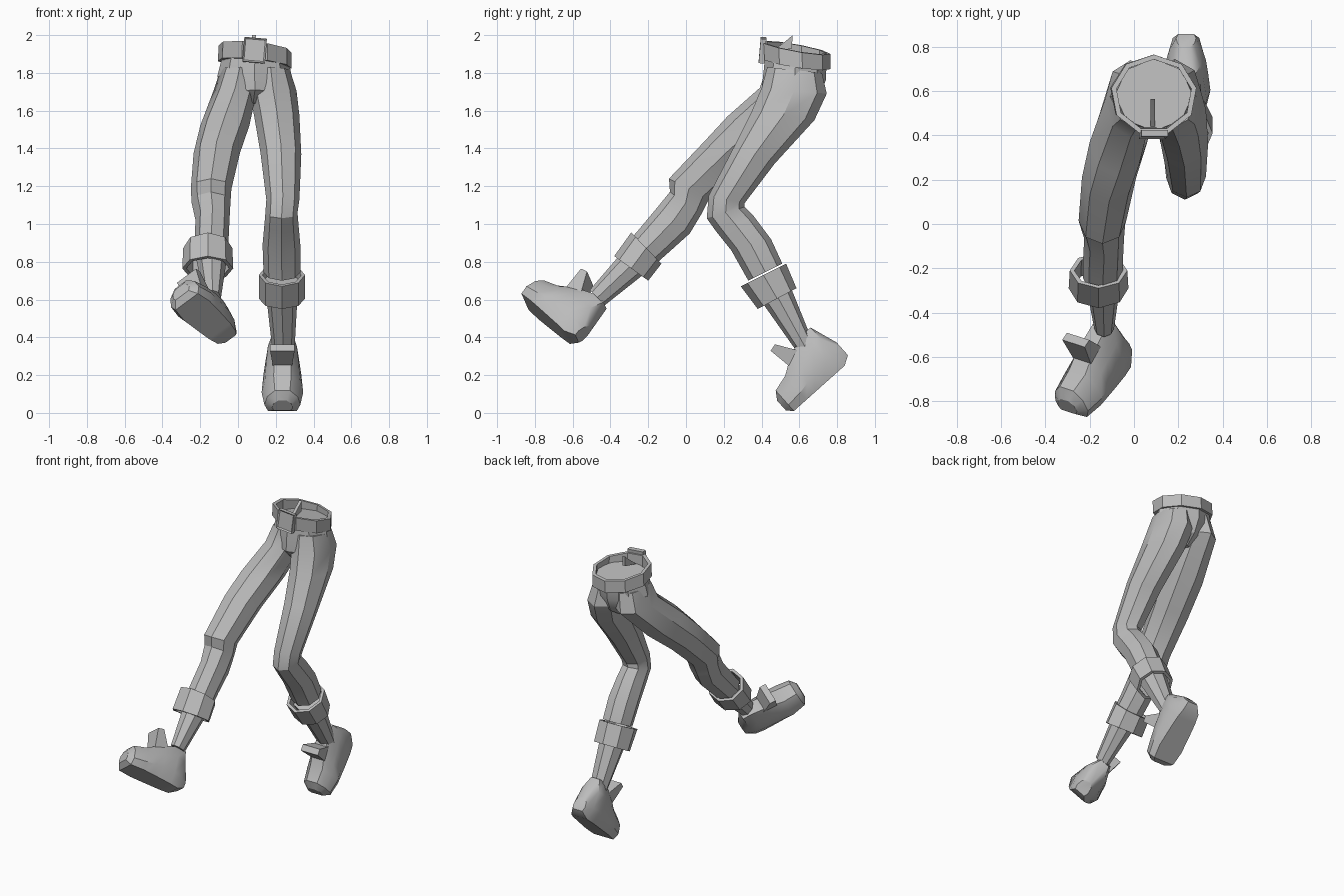
import bpy, bmesh, math
from mathutils import Vector

if "Cube" in bpy.data.objects:
    bpy.data.objects.remove(bpy.data.objects["Cube"])

grey = bpy.data.materials.new("plain_grey")
grey.use_nodes = True
grey.diffuse_color = (0.5, 0.5, 0.5, 1)
grey.node_tree.nodes["Principled BSDF"].inputs["Base Color"].default_value = (0.5, 0.5, 0.5, 1)


def finish(name, bm, angle=32):
    bmesh.ops.recalc_face_normals(bm, faces=bm.faces)
    mesh = bpy.data.meshes.new(name)
    bm.to_mesh(mesh)
    bm.free()
    ob = bpy.data.objects.new(name, mesh)
    bpy.context.collection.objects.link(ob)
    mesh.materials.append(grey)
    bpy.ops.object.select_all(action='DESELECT')
    ob.select_set(True)
    bpy.context.view_layer.objects.active = ob
    bpy.ops.object.shade_smooth_by_angle(angle=math.radians(angle))
    return ob


def skin(name, rings, loop=False):
    """Bridge rings of points, then cap the ends or close into a band."""
    bm = bmesh.new()
    vs = [[bm.verts.new(p) for p in r] for r in rings]
    pairs = list(zip(vs, vs[1:]))
    if loop:
        pairs.append((vs[-1], vs[0]))
    else:
        bm.faces.new(vs[0])
        bm.faces.new(vs[-1])
    for a, b in pairs:
        for i in range(len(a)):
            j = (i + 1) % len(a)
            bm.faces.new((a[i], a[j], b[j], b[i]))
    return finish(name, bm)


def ring(fy, fz, by, bz, x0, x1, n=8, scale=1, roll=0):
    """Oval ring from its front point, back point and sideways extent."""
    mid = Vector(((x0 + x1) / 2, (fy + by) / 2, (fz + bz) / 2))
    back = Vector((0, by - fy, bz - fz)) / 2 * scale
    side = Vector(((x1 - x0) / 2, 0, roll * (x1 - x0) / 2)) * scale
    return [mid + back * math.cos(t) + side * math.sin(t)
            for t in (math.tau * i / n for i in range(n))]


def tube(name, sections):
    return skin(name, [ring(*s) for s in sections])


def band(name, top, bottom, n, inner, roll=0):
    return skin(name, [ring(*top, n, 1, roll), ring(*bottom, n, 1, roll),
                       ring(*bottom, n, inner, roll), ring(*top, n, inner, roll)], True)


# Trousers
tube("trouser_seat", [
    (.42, 1.90, .745, 1.86, -.085, .265), (.41, 1.80, .74, 1.76, -.11, .285),
    (.40, 1.71, .70, 1.67, -.04, .22), (.47, 1.64, .62, 1.62, .03, .13)])
tube("left_trouser_leg", [
    (.43, 1.83, .72, 1.80, .07, .275), (.40, 1.72, .745, 1.69, .06, .31),
    (.35, 1.60, .68, 1.55, .085, .325), (.26, 1.42, .47, 1.32, .12, .335),
    (.12, 1.15, .31, 1.11, .15, .325), (.11, 1.03, .31, 1.09, .145, .315),
    (.16, .96, .36, 1.04, .14, .32), (.24, .86, .45, .92, .13, .33),
    (.33, .70, .51, .79, .135, .33)])
tube("right_trouser_leg", [
    (.43, 1.83, .72, 1.82, -.09, .11), (.39, 1.72, .74, 1.69, -.13, .10),
    (.22, 1.57, .52, 1.47, -.20, .06), (.10, 1.44, .32, 1.31, -.235, .01),
    (-.09, 1.24, .12, 1.13, -.25, -.035), (-.085, 1.17, .08, 1.05, -.245, -.04),
    (-.15, 1.09, .02, .95, -.225, -.045), (-.25, .97, -.08, .86, -.23, -.05),
    (-.32, .89, -.17, .78, -.23, -.05)])

# Rolled cuffs
band("left_cuff", (.29, .67, .53, .79, .11, .355), (.38, .55, .585, .66, .11, .355), 8, .84)
band("right_cuff", (-.29, .955, -.13, .79, -.29, -.03), (-.38, .83, -.20, .70, -.295, -.025), 8, .84)

# Lower shins
tube("left_shin", [(.35, .66, .52, .75, .14, .32), (.59, .32, .67, .38, .18, .30)])
tube("right_shin", [(-.33, .86, -.19, .76, -.22, -.06), (-.51, .65, -.43, .57, -.18, -.09)])

# Shoes: (length, half width, sole height, top height) from heel to toe
SHOE = [(-.05, .045, .03, .12), (0, .075, 0, .27), (.06, .09, 0, .275), (.15, .10, 0, .24),
        (.21, .105, 0, .21), (.27, .11, 0, .17), (.36, .095, 0, .145), (.39, .055, .03, .10)]


def shoe(side, heel, toe_dir, up_dir):
    heel, t = Vector(heel), Vector(toe_dir).normalized()
    u = Vector(up_dir)
    u = (u - t * u.dot(t)).normalized()
    w = t.cross(u)

    def at(s, x, h):
        return heel + t * s + w * x + u * h

    half = [(.8, 0), (1, .3), (.85, .7), (.42, 1)]
    outline = half + [(-x, h) for x, h in reversed(half)]
    skin(side + "_shoe", [[at(s, x * hw, lo + (hi - lo) * h) for x, h in outline]
                          for s, hw, lo, hi in SHOE])
    # Flared tongue in front of the ankle
    skin(side + "_shoe_tongue", [
        [at(a, -hw, h0), at(a, hw, h0), at(b, hw, h1), at(b, -hw, h1)]
        for a, h0, b, h1, hw in ((.12, .21, .22, .19, .05), (.20, .33, .24, .32, .065))])


shoe("left", (.235, .84, .25), (0, -.75, -.67), (0, -.67, .75))
shoe("right", (-.06, -.63, .40), (-.59, -.62, .525), (-.24, .73, .64))

# Belt
band("belt", (.40, 1.965, .765, 1.90, -.105, .285), (.405, 1.875, .765, 1.82, -.11, .285), 9, .88, -.1)

# Buckle with a recessed centre
bm = bmesh.new()
bmesh.ops.create_cube(bm, size=1)
bmesh.ops.scale(bm, vec=(.12, .03, .13), verts=bm.verts)
bm.normal_update()
front = [f for f in bm.faces if f.normal.y < -.9]
bmesh.ops.inset_region(bm, faces=front, thickness=.012)
bmesh.ops.translate(bm, vec=(0, .008, 0), verts=front[0].verts)
buckle = finish("belt_buckle", bm)
buckle.location = (.088, .405, 1.92)
buckle.rotation_euler = (math.radians(-5), math.radians(5), 0)

# Loose belt end behind the buckle
skin("belt_end", [[(x, .44, 1.90), (x, .53, 1.97), (x, .565, 2.0), (x, .56, 1.93)]
                  for x in (.075, .095)])
